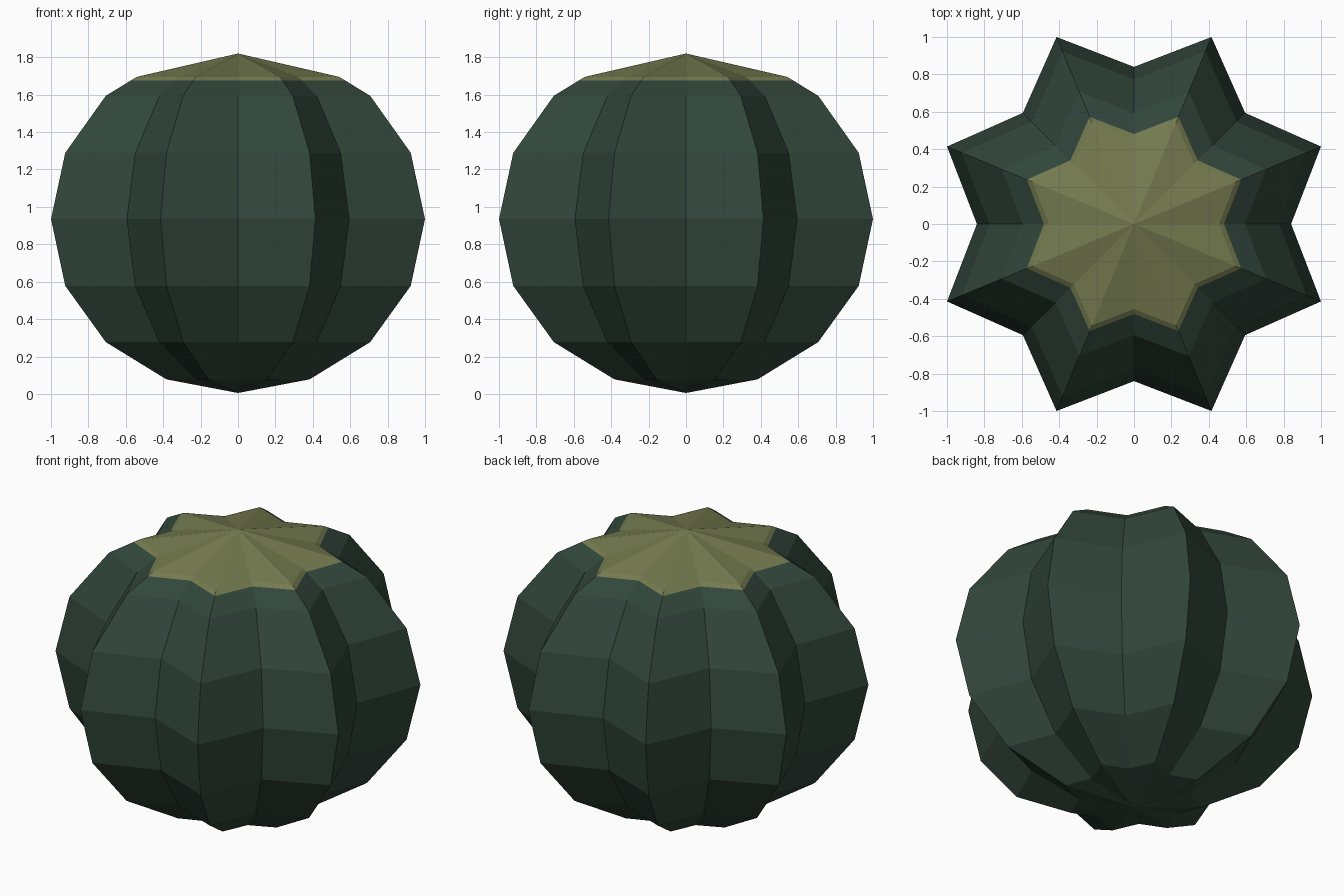
import bpy, bmesh, math

if "Cube" in bpy.data.objects:
    bpy.data.objects.remove(bpy.data.objects["Cube"])

RIBS = 8
RIDGE, VALLEY = 1.082, 0.84   # radii of ridge and groove at the equator


def material(name, rgb):
    m = bpy.data.materials.new(name)
    m.diffuse_color = (*rgb, 1.0)
    m.use_nodes = True
    m.node_tree.nodes["Principled BSDF"].inputs["Base Color"].default_value = m.diffuse_color
    return m


green = material("dark green skin", (0.031, 0.062, 0.044))
olive = material("olive crown", (0.175, 0.195, 0.078))

# Profile: (scale of the star outline, height); the crown starts at 1.675
profile = [(0.383, 0.078), (0.707, 0.277), (0.924, 0.578), (1.0, 0.935),
           (0.924, 1.289), (0.707, 1.594), (0.573, 1.676), (0.542, 1.695)]
CROWN_Z = 1.676

bm = bmesh.new()
n = RIBS * 2


def star_ring(scale, z):
    ring = []
    for i in range(n):
        a = 2 * math.pi * i / n
        r = scale * (RIDGE if i % 2 else VALLEY)
        ring.append(bm.verts.new((r * math.cos(a), r * math.sin(a), z)))
    return ring


# Ribbed body
rings = [star_ring(s, z) for s, z in profile]
bottom = bm.verts.new((0, 0, 0.005))
top = bm.verts.new((0, 0, 1.82))
for i in range(n):
    j = (i + 1) % n
    bm.faces.new((bottom, rings[0][j], rings[0][i]))
    for lo, hi in zip(rings, rings[1:]):
        bm.faces.new((lo[i], lo[j], hi[j], hi[i]))
    bm.faces.new((rings[-1][i], rings[-1][j], top))

# Olive crown by height
for f in bm.faces:
    f.smooth = False
    f.material_index = int(min(v.co.z for v in f.verts) > CROWN_Z - 0.001)

bm.normal_update()
mesh = bpy.data.meshes.new("ribbed_cactus_ball")
bm.to_mesh(mesh)
bm.free()
mesh.materials.append(green)
mesh.materials.append(olive)
obj = bpy.data.objects.new("ribbed_cactus_ball", mesh)
bpy.context.collection.objects.link(obj)
